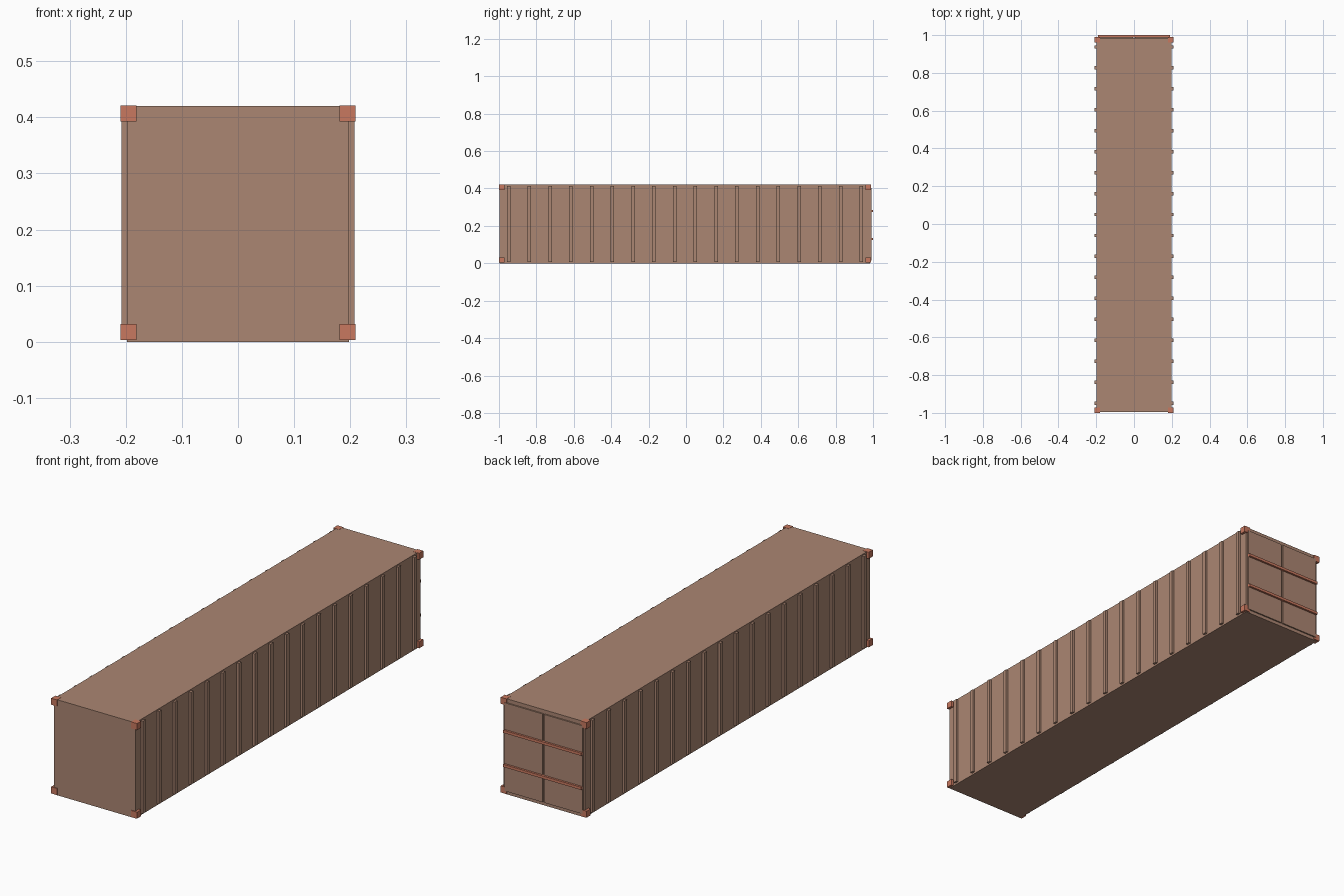
import bpy, bmesh
from mathutils import Matrix, Vector

if "Cube" in bpy.data.objects:
    bpy.data.objects.remove(bpy.data.objects["Cube"])


def material(name, rgb):
    m = bpy.data.materials.new(name)
    m.diffuse_color = (*rgb, 1)
    m.use_nodes = True
    m.node_tree.nodes["Principled BSDF"].inputs["Base Color"].default_value = m.diffuse_color
    return m


PAINT = material("faded_paint", (0.41, 0.24, 0.17))
RED = material("red_steel", (0.58, 0.19, 0.115))


def boxes(name, spans, mat):
    """One object made of boxes, each given as (x0, x1, y0, y1, z0, z1)."""
    bm = bmesh.new()
    for x0, x1, y0, y1, z0, z1 in spans:
        centre = Vector((x0 + x1, y0 + y1, z0 + z1)) / 2
        size = Matrix.Diagonal((x1 - x0, y1 - y0, z1 - z0, 1))
        bmesh.ops.create_cube(bm, size=1, matrix=Matrix.Translation(centre) @ size)
    mesh = bpy.data.meshes.new(name)
    bm.to_mesh(mesh)
    bm.free()
    mesh.materials.append(mat)
    ob = bpy.data.objects.new(name, mesh)
    bpy.context.collection.objects.link(ob)
    return ob


FRONT, BACK, TOP = -1.0, 0.989, 0.421
HALF, OUT, C = 0.198, 0.209, 0.0285   # body half width, outer half width, casting size

# Main box
boxes("container_body", [(-HALF, HALF, FRONT + 0.004, BACK - 0.004, 0, TOP - 0.001)], PAINT)

# Vertical wall ribs, 18 on each side
for side, s in (("left", -1), ("right", 1)):
    ribs = []
    for i in range(18):
        y = -0.948 + i * 0.1109
        xa, xb = sorted((s * (HALF - 0.004), s * (OUT - 0.001)))
        ribs.append((xa, xb, y - 0.009, y + 0.009, 0.008, 0.414))
    boxes(side + "_wall_ribs", ribs, PAINT)

# Corner castings
for yname, y in (("front", FRONT), ("back", BACK - C)):
    for zname, z in (("lower", 0.003), ("upper", TOP - C)):
        boxes(f"{yname}_{zname}_corner_castings",
              [(x, x + C, y, y + C, z, z + C) for x in (-OUT, OUT - C)], RED)

# Pair of back doors with a narrow gap
for name, x0, x1 in (("left_door", 0.004, 0.19), ("right_door", -0.19, -0.004)):
    boxes(name, [(x0, x1, BACK - 0.01, BACK + 0.002, 0.015, 0.403)], PAINT)

# Horizontal locking bars across the doors
for name, z in (("lower_lock_bar", 0.13), ("upper_lock_bar", 0.28)):
    boxes(name, [(-0.19, 0.19, BACK - 0.002, 1.0, z - 0.006, z + 0.006)], RED)
